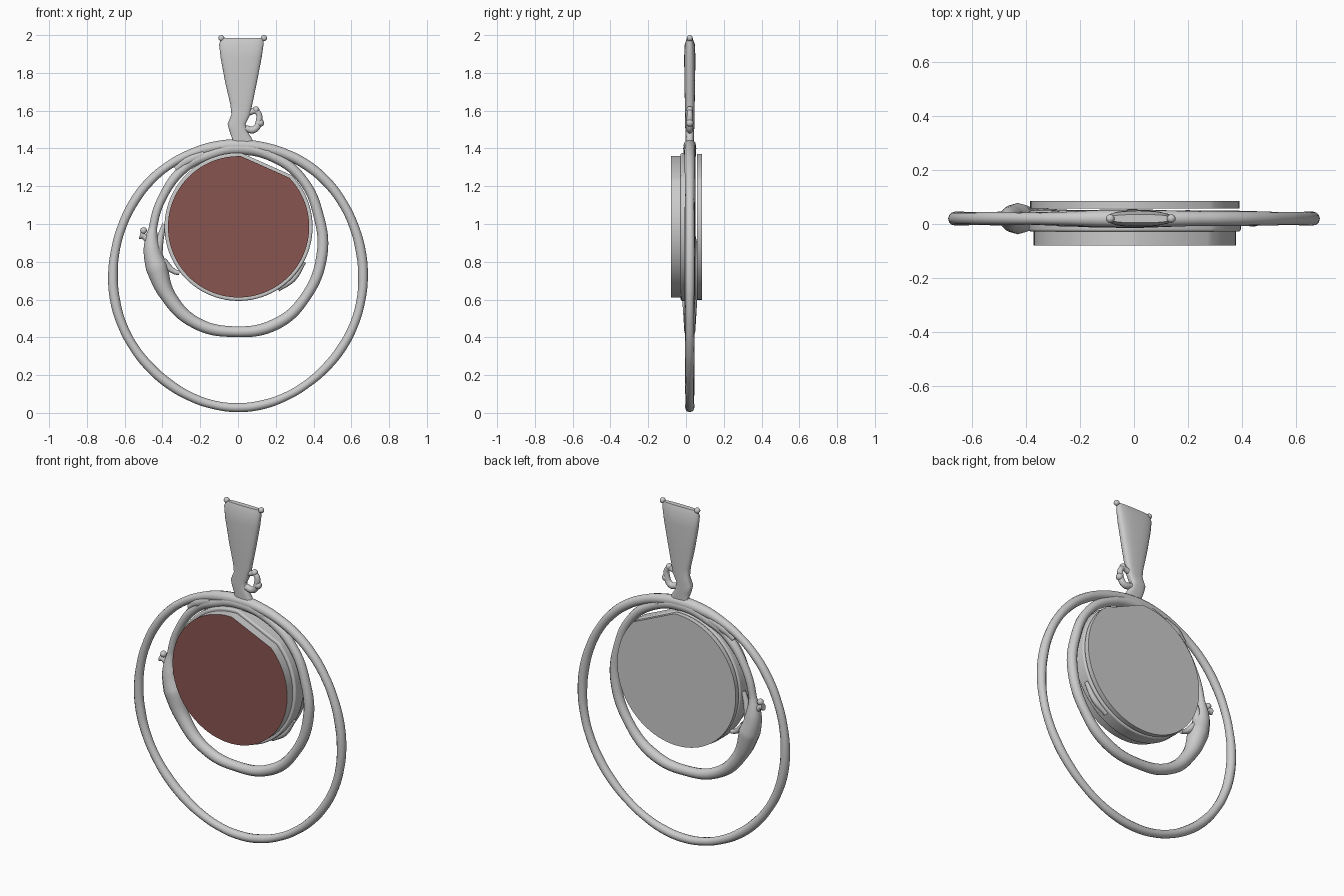
import bpy, bmesh
from math import sin, cos, pi, radians, copysign

cube = bpy.data.objects.get("Cube")
if cube:
    bpy.data.objects.remove(cube)

MID = 0.02  # depth of the wire work


def material(name, colour, rough):
    m = bpy.data.materials.new(name)
    m.use_nodes = True
    m.diffuse_color = colour
    bsdf = next(n for n in m.node_tree.nodes if n.type == "BSDF_PRINCIPLED")
    bsdf.inputs["Base Color"].default_value = colour
    bsdf.inputs["Roughness"].default_value = rough
    return m


silver = material("silver grey", (0.6, 0.6, 0.6, 1), 0.5)
brown = material("reddish brown", (0.25, 0.09, 0.08, 1), 0.6)


def activate(ob):
    bpy.ops.object.select_all(action="DESELECT")
    ob.select_set(True)
    bpy.context.view_layer.objects.active = ob


def add_mesh(name, bm, *mats):
    bmesh.ops.recalc_face_normals(bm, faces=bm.faces)
    me = bpy.data.meshes.new(name)
    bm.to_mesh(me)
    bm.free()
    for m in mats:
        me.materials.append(m)
    ob = bpy.data.objects.new(name, me)
    bpy.context.collection.objects.link(ob)
    activate(ob)
    bpy.ops.object.shade_smooth_by_angle(angle=radians(35))
    return ob


def tube(name, points, cyclic=False):
    """Round wire through (x, z, radius) points."""
    cu = bpy.data.curves.new(name, "CURVE")
    cu.dimensions = "3D"
    cu.bevel_depth = 1
    cu.bevel_resolution = 4
    cu.resolution_u = 8
    cu.use_fill_caps = True
    sp = cu.splines.new("BEZIER")
    sp.bezier_points.add(len(points) - 1)
    sp.use_cyclic_u = cyclic
    for p, (x, z, r) in zip(sp.bezier_points, points):
        p.co = (x, MID, z)
        p.radius = r
        p.handle_left_type = p.handle_right_type = "AUTO"
    cu.materials.append(silver)
    ob = bpy.data.objects.new(name, cu)
    bpy.context.collection.objects.link(ob)
    activate(ob)
    bpy.ops.object.convert(target="MESH")
    bpy.ops.object.shade_smooth_by_angle(angle=radians(60))


def ball(name, x, z, r):
    bm = bmesh.new()
    bmesh.ops.create_uvsphere(bm, u_segments=16, v_segments=10, radius=r)
    bmesh.ops.translate(bm, verts=bm.verts, vec=(x, MID, z))
    add_mesh(name, bm, silver)


def disc(name, r, y0, y1, bevel=0.0):
    """Round plate with one flat cut at the upper left; front face is slot 1."""
    bm = bmesh.new()
    angles = [a for a in range(0, 360, 4) if not 44 < a < 88]
    front = [bm.verts.new((0.003 + r * cos(radians(a)), y0,
                           0.985 + r * sin(radians(a)))) for a in angles]
    face = bm.faces.new(front)
    ext = bmesh.ops.extrude_face_region(bm, geom=[face], use_keep_orig=True)
    verts = [v for v in ext["geom"] if isinstance(v, bmesh.types.BMVert)]
    bmesh.ops.translate(bm, verts=verts, vec=(0, y1 - y0, 0))
    face.material_index = 1
    ob = add_mesh(name, bm, silver, brown if name == "stone" else silver)
    if bevel:
        mod = ob.modifiers.new("rounded edge", "BEVEL")
        mod.width = bevel
        mod.segments = 3
        mod.limit_method = "ANGLE"


# Stone, its setting and the back plate
disc("stone", 0.374, -0.08, -0.02)
disc("setting", 0.392, -0.028, 0.05, 0.008)
disc("back_plate", 0.387, 0.057, 0.085)

# Outer ring: oval with hand-made swellings
outer = []
for i in range(32):
    a = 2 * pi * i / 32
    r = 0.024 + 0.003 * sin(5 * a + 0.6) * cos(3 * a)
    r += 0.009 * max(0, sin(a)) ** 12
    outer.append((0.662 * cos(a), 0.722 + 0.694 * sin(a) + 0.012 * sin(2 * a) ** 2, r))
tube("outer_ring", outer, True)

# Inner ring, swollen on its right side
tube("inner_ring", [
    (0.0, 1.4, 0.035), (-0.17, 1.36, 0.032), (-0.28, 1.3, 0.026),
    (-0.4, 1.14, 0.022), (-0.45, 0.98, 0.022), (-0.455, 0.87, 0.045),
    (-0.43, 0.77, 0.058), (-0.37, 0.62, 0.04), (-0.23, 0.48, 0.032),
    (-0.02, 0.43, 0.028), (0.2, 0.47, 0.031), (0.355, 0.61, 0.027),
    (0.445, 0.84, 0.029), (0.425, 1.05, 0.027), (0.345, 1.23, 0.025),
    (0.2, 1.35, 0.028)], True)

# Small struts, spurs and solder joins
tube("side_strand", [(-0.39, 1.0, 0.012), (-0.41, 0.93, 0.018), (-0.43, 0.84, 0.03)])
tube("side_spur", [(-0.46, 0.89, 0.02), (-0.5, 0.935, 0.015), (-0.52, 0.94, 0.02)])
ball("spur_tip", -0.5, 0.965, 0.018)
tube("lower_hook", [(-0.4, 0.8, 0.025), (-0.34, 0.75, 0.014), (-0.31, 0.74, 0.012)])
tube("lower_bar", [(0.21, 0.655, 0.014), (0.29, 0.71, 0.017), (0.35, 0.8, 0.012)])
tube("right_join", [(-0.33, 1.29, 0.016), (-0.27, 1.335, 0.03), (-0.18, 1.37, 0.03)])
tube("left_join", [(0.15, 1.38, 0.03), (0.23, 1.345, 0.02), (0.26, 1.335, 0.016)])

# Bail: rounded slab lofted through (z, x min, x max, half depth)
sections = [(1.4, -0.06, 0.09, 0.02), (1.45, -0.03, 0.075, 0.022),
            (1.49, -0.045, 0.05, 0.023), (1.53, -0.055, 0.04, 0.025),
            (1.58, -0.035, 0.065, 0.024), (1.63, -0.04, 0.075, 0.026),
            (1.75, -0.068, 0.1, 0.028), (1.88, -0.092, 0.125, 0.03),
            (1.95, -0.1, 0.135, 0.027), (1.985, -0.09, 0.135, 0.015)]
bm = bmesh.new()
N = 28
rings = []
for z, x0, x1, h in sections:
    ring = []
    for k in range(N):
        c, s = cos(2 * pi * k / N), sin(2 * pi * k / N)
        ring.append(bm.verts.new((
            (x0 + x1) / 2 + (x1 - x0) / 2 * copysign(abs(c) ** 0.7, c),
            MID + h * copysign(abs(s) ** 0.7, s), z)))
    rings.append(ring)
for a, b in zip(rings, rings[1:]):
    for k in range(N):
        j = (k + 1) % N
        bm.faces.new((a[k], a[j], b[j], b[k]))
bm.faces.new(rings[0])
bm.faces.new(rings[-1])
add_mesh("bail", bm, silver)
for side, x in (("right", -0.088), ("left", 0.138)):
    ball("bail_tip_" + side, x, 1.984, 0.016)

# Little loop and beads beside the neck
tube("neck_loop", [(0.055, 1.59, 0.016), (0.1, 1.595, 0.015), (0.11, 1.54, 0.017),
                   (0.085, 1.5, 0.018), (0.04, 1.505, 0.018)])
ball("loop_bead", 0.118, 1.535, 0.02)
ball("upper_bead", 0.095, 1.605, 0.018)
